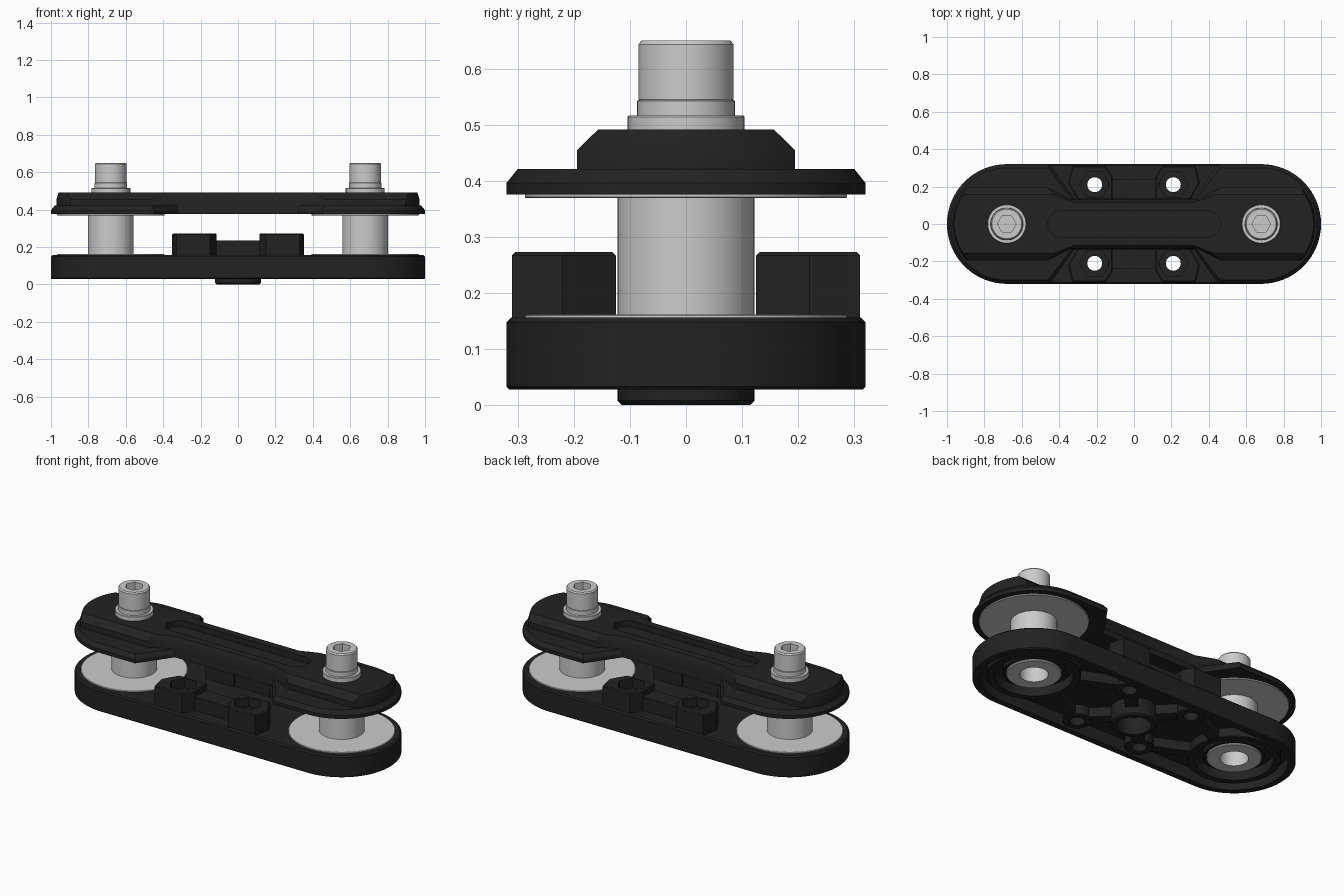
import bpy, bmesh
from math import sin, cos, asin, pi, atan2, hypot

if "Cube" in bpy.data.objects:
    bpy.data.objects.remove(bpy.data.objects["Cube"])

black = bpy.data.materials.new("black_plastic")
black.diffuse_color = (0.016, 0.016, 0.016, 1)
black.use_nodes = True
black.node_tree.nodes["Principled BSDF"].inputs["Base Color"].default_value = black.diffuse_color
CX = 0.68  # roller axis distance from the middle


def loft(name, rings, mat=None, closed=False):
    """Skin stacked outlines [(points, z)]; closed joins last to first (tubes)."""
    bm = bmesh.new()
    loops = [[bm.verts.new((x, y, z)) for x, y in pts] for pts, z in rings]
    n = len(loops[0])
    pairs = list(zip(loops, loops[1:])) + ([(loops[-1], loops[0])] if closed else [])
    for a, b in pairs:
        for i in range(n):
            j = (i + 1) % n
            bm.faces.new((a[i], a[j], b[j], b[i]))
    if not closed:
        bm.faces.new(loops[0])
        bm.faces.new(loops[-1])
    bmesh.ops.recalc_face_normals(bm, faces=bm.faces)
    me = bpy.data.meshes.new(name)
    bm.to_mesh(me)
    bm.free()
    ob = bpy.data.objects.new(name, me)
    bpy.context.collection.objects.link(ob)
    if mat:
        me.materials.append(mat)
    return ob


def prism(name, pts, z0, z1, mat=None):
    return loft(name, [(pts, z0), (pts, z1)], mat)


def circle(r, x=0, y=0, n=48):
    return [(x + r * cos(2 * pi * i / n), y + r * sin(2 * pi * i / n)) for i in range(n)]


def tube(name, ro, ri, z0, z1, x=0, y=0, mat=None, c=0.004):
    rz = [(ri, z0), (ro - c, z0), (ro, z0 + c), (ro, z1 - c), (ro - c, z1), (ri, z1)]
    return loft(name, [(circle(r, x, y), z) for r, z in rz], mat, closed=True)


def stadium(cx, r, n=32):
    half = [(cx + r * cos(a), r * sin(a)) for a in (-pi / 2 + pi * i / n for i in range(n + 1))]
    return half + [(-x, -y) for x, y in half]


def waisted(r, y, x1, x2, yn, n=32):
    """Round ends clipped at +-y, narrowing to +-yn between x1 and x2."""
    a = asin(min(1, y / r))
    arc = [(CX + r * cos(t), r * sin(t)) for t in (-a + 2 * a * i / n for i in range(n + 1))]
    half = [(x2, -yn), (x1, -y)] + arc + [(x1, y), (x2, yn)]
    return half + [(-x, -y) for x, y in half]


def bar(name, p, q, w, z0, z1, mat):
    a = atan2(q[1] - p[1], q[0] - p[0])
    dx, dy = -sin(a) * w / 2, cos(a) * w / 2
    pts = [(p[0] + dx, p[1] + dy), (p[0] - dx, p[1] - dy),
           (q[0] - dx, q[1] - dy), (q[0] + dx, q[1] + dy)]
    return prism(name, pts, z0, z1, mat)


def cut(ob, *cutters):
    for c in cutters:
        m = ob.modifiers.new("cut", 'BOOLEAN')
        m.operation, m.solver, m.object = 'DIFFERENCE', 'EXACT', c
        bpy.context.view_layer.objects.active = ob
        bpy.ops.object.modifier_apply(modifier=m.name)
        bpy.data.objects.remove(c)
    return ob


corners = [(sx, sy) for sx in (-1, 1) for sy in (-1, 1)]
S = 0.21  # screw hole offset

# Base plate, hollow underneath
base = loft("base_plate", [(stadium(CX, 0.315), 0.028), (stadium(CX, 0.32), 0.033),
                           (stadium(CX, 0.32), 0.148), (stadium(CX, 0.312), 0.156)], black)
cut(base, prism("pocket", stadium(CX, 0.28), 0, 0.10))
for s in (-1, 1):
    cut(base, prism("bore", circle(0.12, s * CX), 0, 0.3))
for sx, sy in corners:
    cut(base, prism("hole", circle(0.04, sx * S, sy * S, 24), 0, 0.3))

# Underside: centre boss, roller rims, screw bosses and diagonal ribs
tube("centre_boss", 0.122, 0.09, 0.0, 0.11, mat=black, c=0.008)
for s in (-1, 1):
    tube("roller_rim", 0.245, 0.205, 0.045, 0.11, s * CX, mat=black)
    tube("roller_seat", 0.16, 0.12, 0.065, 0.11, s * CX, mat=black)
for sx, sy in corners:
    x, y = sx * S, sy * S
    tube("screw_boss", 0.075, 0.04, 0.04, 0.11, x, y, black)
    d = hypot(x, y)
    bar("centre_rib", (x * 0.115 / d, y * 0.115 / d), (x * (d - 0.06) / d, y * (d - 0.06) / d),
        0.07, 0.045, 0.11, black)
    bar("outer_rib", (x + sx * 0.06, y - sy * 0.02), (sx * 0.46, sy * 0.10), 0.06, 0.045, 0.11, black)

# Screw blocks on the base, with nut pockets and a recessed web between
for sy in (-1, 1):
    web = [(-0.14, sy * 0.135), (0.14, sy * 0.135), (0.14, sy * 0.24), (-0.14, sy * 0.24)]
    prism("block_web", web, 0.15, 0.235, black)
for sx, sy in corners:
    def outline(i):
        pts = [(0.115 + i, 0.125 + i), (0.30 - i, 0.125 + i), (0.352 - i, 0.22),
               (0.33 - i, 0.31 - i), (0.15 + i, 0.31 - i), (0.115 + i, 0.25)]
        return [(sx * x, sy * y) for x, y in pts]
    block = loft("screw_block", [(outline(0), 0.15), (outline(0), 0.267), (outline(0.006), 0.273)], black)
    cut(block, prism("nut", circle(0.08, sx * S, sy * S, 6), 0.215, 0.4),
        prism("hole", circle(0.04, sx * S, sy * S, 24), 0.1, 0.4))

# Top plate: chamfered flange and raised spine with a long slot
loft("top_flange", [(waisted(0.32, 0.32, 0.45, 0.32, 0.135), 0.376),
                    (waisted(0.32, 0.32, 0.45, 0.32, 0.135), 0.396),
                    (waisted(0.30, 0.30, 0.46, 0.33, 0.13), 0.421)], black)
spine = loft("top_spine", [(waisted(0.29, 0.194, 0.46, 0.34, 0.134), 0.41),
                           (waisted(0.29, 0.194, 0.46, 0.34, 0.134), 0.455),
                           (waisted(0.28, 0.157, 0.43, 0.32, 0.115), 0.491)], black)
cut(spine, prism("slot", stadium(0.39, 0.07), 0.455, 0.6))

# Rollers and bolts
for s in (-1, 1):
    x = s * CX
    tube("lower_disc", 0.287, 0.1, 0.15, 0.162, x, c=0.002)
    tube("upper_disc", 0.287, 0.1, 0.369, 0.38, x, c=0.002)
    tube("spacer", 0.122, 0.075, 0.06, 0.38, x)
    tube("spacer_foot", 0.145, 0.075, 0.055, 0.07, x)
    tube("flat_washer", 0.104, 0.05, 0.485, 0.516, x, c=0.002)
    tube("spring_washer", 0.087, 0.05, 0.514, 0.544, x, c=0.002)
    prism("bolt_shank", circle(0.06, x), 0.2, 0.56)
    head = loft("bolt_head", [(circle(0.083, x), 0.543), (circle(0.085, x), 0.546),
                              (circle(0.085, x), 0.643), (circle(0.079, x), 0.65)])
    cut(head, prism("socket", circle(0.05, x, 0, 6), 0.59, 0.7))

# Smooth the round surfaces, keep edges crisp
bpy.ops.object.select_all(action='SELECT')
bpy.ops.object.shade_smooth_by_angle(angle=0.5)
